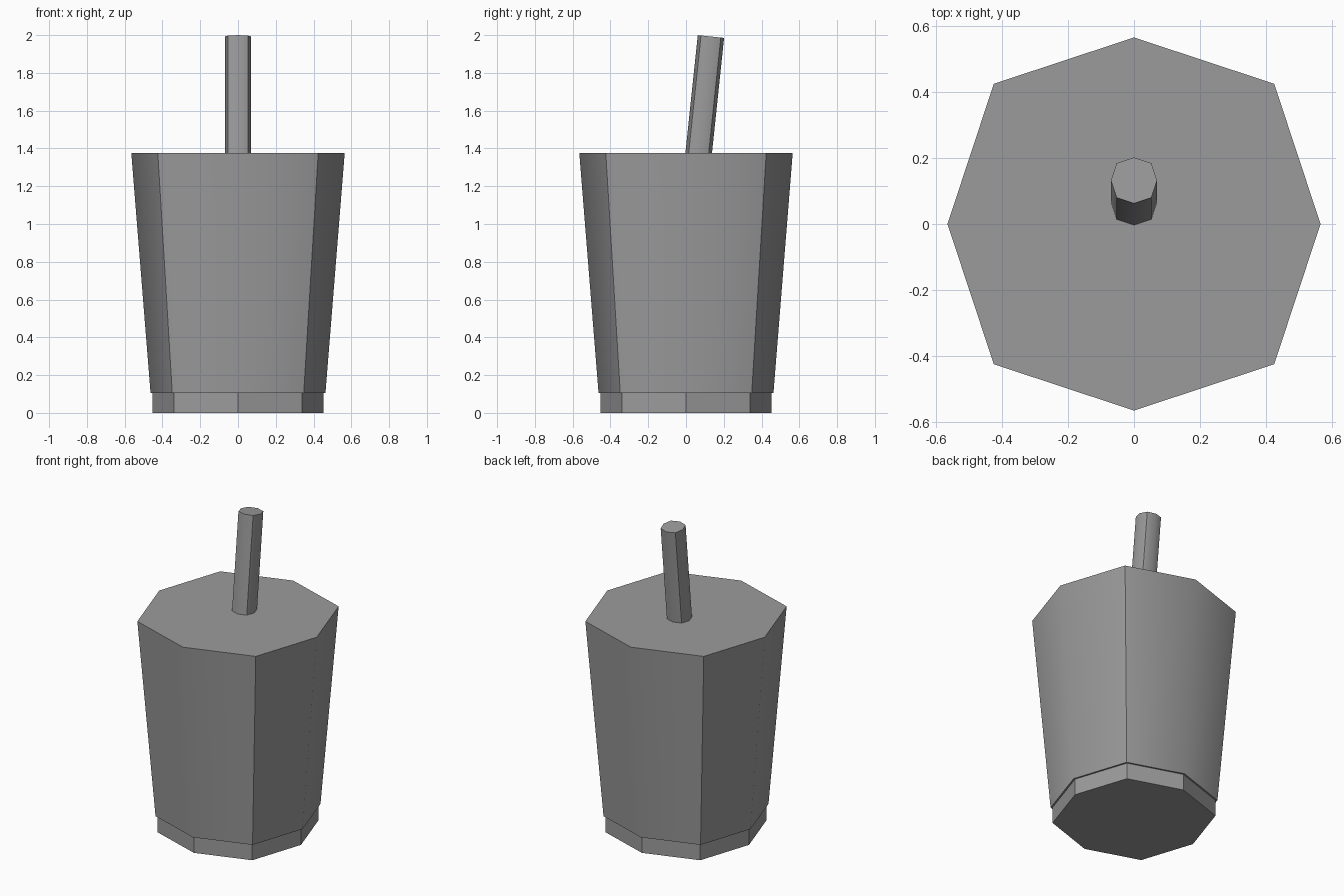
import bpy, bmesh, math
from mathutils import Matrix

old = bpy.data.objects.get("Cube")
if old:
    bpy.data.objects.remove(old, do_unlink=True)

grey = bpy.data.materials.new("mid_grey")
grey.use_nodes = True
colour = (0.33, 0.33, 0.33, 1)
grey.diffuse_color = colour
grey.node_tree.nodes["Principled BSDF"].inputs["Base Color"].default_value = colour

DIAGONAL = 1.063  # diagonal corners sit slightly further out than axis corners


def octagon_prism(name, bottom, top, height, matrix, smooth):
    """Tapered eight-sided solid with slightly boxy corners, base at z = 0."""
    bm = bmesh.new()
    rings = []
    for radius, z in ((bottom, 0), (top, height)):
        ring = []
        for i in range(8):
            r = radius * (DIAGONAL if i % 2 else 1)
            a = i * math.pi / 4
            ring.append(bm.verts.new((r * math.cos(a), r * math.sin(a), z)))
        rings.append(ring)
    low, high = rings
    bm.faces.new(low[::-1])
    bm.faces.new(high)
    for i in range(8):
        j = (i + 1) % 8
        bm.faces.new((low[i], low[j], high[j], high[i]))
    bm.transform(matrix)
    mesh = bpy.data.meshes.new(name)
    bm.to_mesh(mesh)
    bm.free()
    mesh.materials.append(grey)
    obj = bpy.data.objects.new(name, mesh)
    bpy.context.collection.objects.link(obj)
    if smooth:
        # Only the diagonal corners and rims stay sharp
        bpy.ops.object.select_all(action="DESELECT")
        obj.select_set(True)
        bpy.context.view_layer.objects.active = obj
        bpy.ops.object.shade_smooth_by_angle(angle=math.radians(45))
    return obj


# Foot under the cup
octagon_prism("cup_foot", 0.452, 0.452, 0.105, Matrix(), False)

# Tapered cup body with a closed flat top
octagon_prism("cup_body", 0.463, 0.565, 1.272,
              Matrix.Translation((0, 0, 0.105)), True)

# Straw leaning towards the back
lean = Matrix.Rotation(math.radians(-6), 4, "X")
octagon_prism("straw", 0.07, 0.07, 0.65,
              Matrix.Translation((0, 0.064, 1.346)) @ lean, True)
